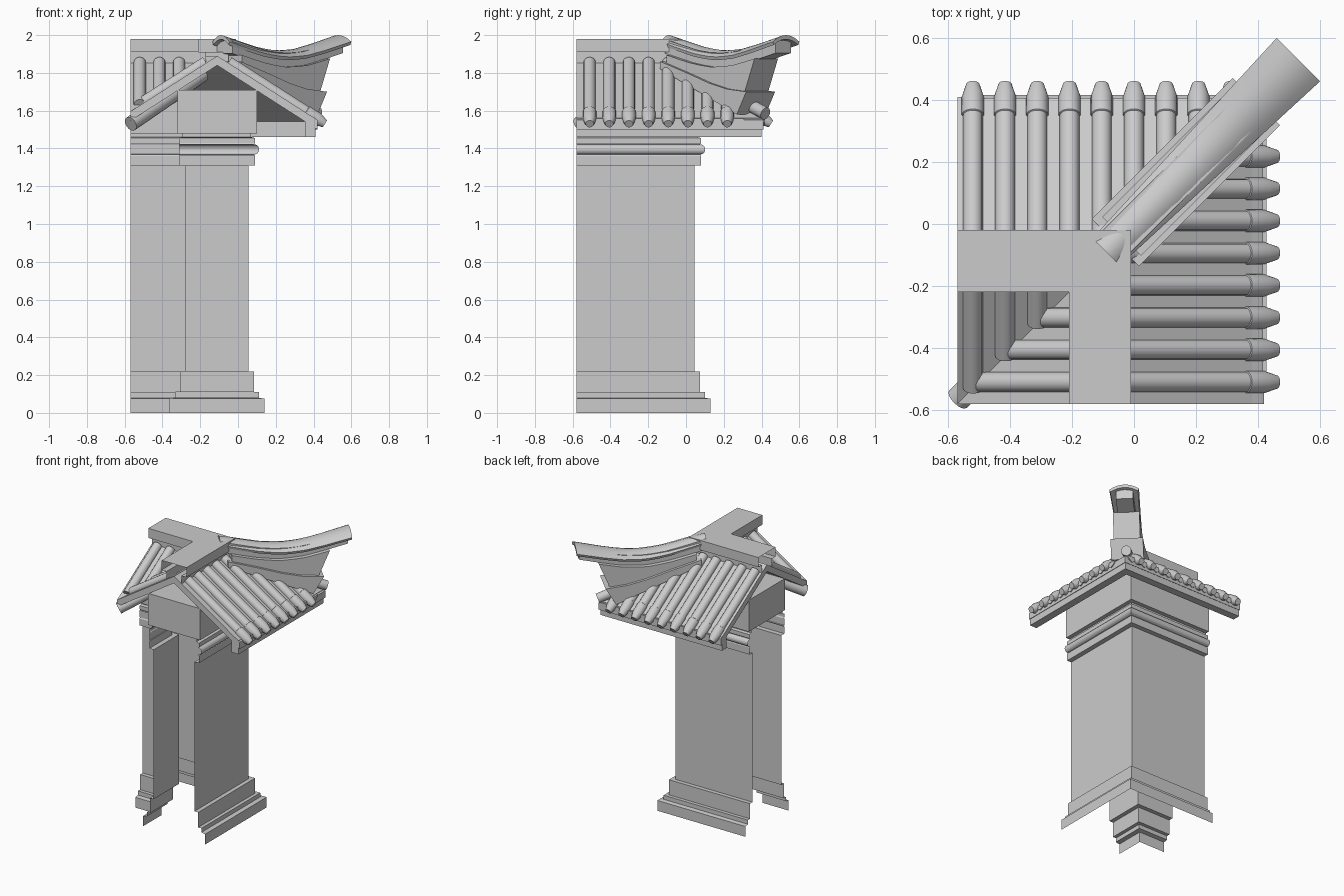
import bpy, bmesh, math
from mathutils import Vector

if "Cube" in bpy.data.objects:
    bpy.data.objects.remove(bpy.data.objects["Cube"])

CX, CY, XE, YE = -0.11, -0.12, -0.57, -0.58   # wall centre lines and cut ends
SLOPE = 0.64
LEN = math.hypot(1, SLOPE)


def roof_z(d):
    return 1.89 - SLOPE * abs(d)


def finish(name, bm, smooth=False):
    bmesh.ops.remove_doubles(bm, verts=bm.verts, dist=1e-5)
    bmesh.ops.recalc_face_normals(bm, faces=bm.faces)
    me = bpy.data.meshes.new(name)
    bm.to_mesh(me)
    bm.free()
    ob = bpy.data.objects.new(name, me)
    bpy.context.collection.objects.link(ob)
    if smooth:
        bpy.ops.object.select_all(action='DESELECT')
        ob.select_set(True)
        bpy.context.view_layer.objects.active = ob
        bpy.ops.object.shade_smooth_by_angle(angle=math.radians(40))
    return ob


def sweep(name, prof, closed=False, caps=False, smooth=False):
    """Sweep a (offset, z) profile round the L-shaped corner."""
    bm = bmesh.new()
    rows = [[bm.verts.new(p) for p in ((XE, CY + d, z), (CX + d, CY + d, z), (CX + d, YE, z))]
            for d, z in prof]
    n = len(rows)
    for i in range(n if closed else n - 1):
        a, b = rows[i], rows[(i + 1) % n]
        for k in range(2):
            bm.faces.new((a[k], a[k + 1], b[k + 1], b[k]))
    if caps:
        for k in (0, 2):
            bm.faces.new([r[k] for r in rows])
    bmesh.ops.dissolve_degenerate(bm, dist=1e-5, edges=bm.edges)
    return finish(name, bm, smooth)


def loft(bm, rings):
    rs = [[bm.verts.new(p) for p in r] for r in rings]
    n = len(rs[0])
    for a, b in zip(rs, rs[1:]):
        for k in range(n):
            bm.faces.new((a[k], a[(k + 1) % n], b[(k + 1) % n], b[k]))
    bm.faces.new(rs[0])
    bm.faces.new(rs[-1])


def place(axis, pos, d, off, z):
    """Point on the x arm (axis 0) or y arm (axis 1)."""
    return (pos + off, CY + d, z) if axis == 0 else (CX + d, pos + off, z)


# hollow wall skins with stepped base and moulded top
bead = [(0.195 + 0.027 * math.sin(a), 1.395 - 0.027 * math.cos(a))
        for a in [math.pi * i / 8 for i in range(9)]]
outer = [(0.25, 0), (0.25, 0.075), (0.22, 0.08), (0.22, 0.11), (0.195, 0.11), (0.195, 0.22),
         (0.165, 0.22), (0.165, 1.31), (0.2, 1.31), (0.2, 1.36)] + bead + \
        [(0.2, 1.43), (0.2, 1.455), (0.18, 1.46), (0.18, 1.48)]
sweep("wall_outer", outer)
sweep("wall_inner", [(-d if z < 1.3 else -min(d, 0.2), z) for d, z in outer])

# top beam, roof boards and fascia
sweep("top_beam", [(-0.21, 1.48), (0.21, 1.48), (0.21, 1.71), (-0.21, 1.71)], True, True)
for name, e in (("roof_outer", 0.53), ("roof_inner", -0.46)):
    sweep(name, [(0, roof_z(0)), (e, roof_z(e)), (e, roof_z(e) - 0.05), (0, roof_z(0) - 0.05)],
          True, True)
sweep("fascia", [(0.465, 1.46), (0.52, 1.46), (0.52, 1.56), (0.465, 1.59)], True, True)

# hollow ridge with recessed neck
sweep("ridge", [(0.06, 1.82), (0.06, 1.91), (0.1, 1.91), (0.1, 1.98),
                (-0.1, 1.98), (-0.1, 1.91), (-0.06, 1.91), (-0.06, 1.82)])


# roof tiles
def tile(bm, axis, pos, rings, sign):
    out = []
    for d, r in rings:
        ring = []
        for k in range(14):
            a = 2 * math.pi * k / 14
            c, s = r * math.cos(a), r * math.sin(a)
            ring.append(place(axis, pos, sign * (d + s * SLOPE / LEN), c, roof_z(d) + 0.005 + s / LEN))
        out.append(ring)
    loft(bm, out)


tiles, inner_tiles, drips = bmesh.new(), bmesh.new(), bmesh.new()
for axis, first, count in ((0, -0.52, 9), (1, -0.51, 8)):
    centre = CX if axis == 0 else CY
    for i in range(count):
        pos = first + 0.104 * i
        start = min(max(0.06, pos - centre), 0.44)
        tile(tiles, axis, pos, [(start, 0.032), (0.47, 0.032), (0.472, 0.036),
                                (0.53, 0.036), (0.57, 0.022)], 1)
        valley = centre - pos
        if valley > 0.12:
            tile(inner_tiles, axis, pos, [(0.06, 0.032), (valley, 0.032)], -1)
        # pointed drip tile between the round tiles
        m = pos + 0.052
        pts = [(-0.04, 0), (0.04, 0), (0.03, -0.022), (0, -0.04), (-0.03, -0.022)]
        loft(drips, [[place(axis, m, d, u, roof_z(0.535) + 0.012 + v) for u, v in pts]
                     for d in (0.525, 0.537)])
finish("outer_tiles", tiles, True)
finish("inner_tiles", inner_tiles, True)
finish("drip_tiles", drips)

# valley pipe on the inner corner
bm = bmesh.new()
a, b = Vector((-0.19, -0.19, 1.79)), Vector((-0.568, -0.565, 1.53))
side = Vector((1, -1, 0)).normalized()
up = (b - a).cross(side).normalized()
loft(bm, [[p + 0.04 * (math.cos(t) * side + math.sin(t) * up)
           for t in [2 * math.pi * k / 16 for k in range(16)]] for p in (a, b)])
finish("valley_pipe", bm, True)


# hip ridge on the outer corner
def hip_z(t):
    """Top of the upswept hip cap along the diagonal."""
    keys = [(-0.09, 2.0), (0.0, 1.968), (0.1, 1.935), (0.2, 1.918), (0.3, 1.926),
            (0.4, 1.955), (0.5, 1.99), (0.53, 2.0)]
    for (t0, z0), (t1, z1) in zip(keys, keys[1:]):
        if t <= t1:
            break
    return z0 + (z1 - z0) * (t - t0) / (t1 - t0)


def slab(name, poly, w):
    """Upright plate on the diagonal, w thick to each side."""
    bm = bmesh.new()
    k = w / math.sqrt(2)
    loft(bm, [[(t + s * k, t - s * k, z) for t, z in poly] for s in (-1, 1)])
    return finish(name, bm)


ts = [-0.09 + 0.62 * i / 14 for i in range(15)]
bm = bmesh.new()
rings = []
for t in ts:
    w = 0.0625 + 0.0365 * (t + 0.09) / 0.62
    us = [-1 + i / 4 for i in range(9)]
    sec = [(u, -0.035 * u * u) for u in us] + [(u * 0.93, -0.022 - 0.03 * u * u) for u in us[::-1]]
    rings.append([(t + u * w / math.sqrt(2), t - u * w / math.sqrt(2), hip_z(t) + dz) for u, dz in sec])
loft(bm, rings)
finish("hip_cap", bm, True)

ns = [-0.07 + 0.585 * i / 10 for i in range(11)]
slab("hip_neck", [(t, hip_z(t) - 0.015) for t in ns] +
     [(t, hip_z(t) - 0.09) for t in ns[::-1]], 0.057)
fs = [-0.04 + 0.465 * i / 8 for i in range(9)]
slab("hip_upper_fin", [(t, hip_z(t) - 0.088) for t in fs] +
     [(0.37, 1.69), (0.2, 1.73), (0.08, 1.79), (-0.04, 1.84)], 0.088)
slab("hip_lower_fin", [(-0.06, 1.86), (0.08, 1.80), (0.2, 1.745), (0.29, 1.715), (0.395, 1.70),
                       (0.345, 1.58), (-0.06, 1.82)], 0.108)

# corner tile under the hip
bm = bmesh.new()
a, b = Vector((0.28, 0.28, 1.66)), Vector((0.42, 0.42, 1.585))
up = (b - a).cross(side).normalized()
loft(bm, [[p + 0.034 * (math.cos(t) * side + math.sin(t) * up)
           for t in [2 * math.pi * k / 14 for k in range(14)]] for p in (a, b)])
finish("corner_tile", bm, True)
